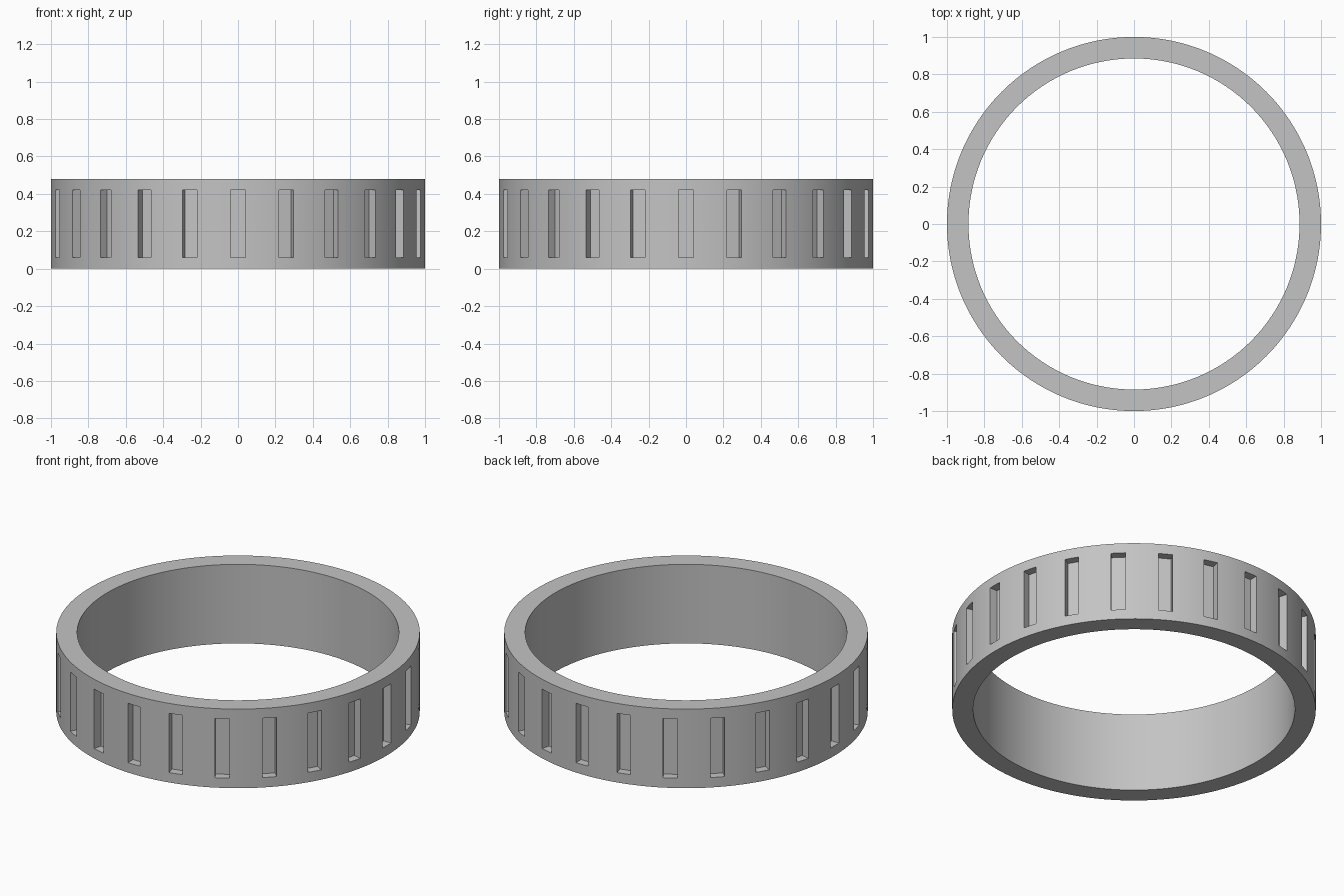
import bpy
import bmesh
from math import pi
from mathutils import Matrix

OUTER, INNER, HEIGHT = 1.0, 0.885, 0.48
SEGMENTS = 192
SLOTS, SLOT_WIDTH, SLOT_DEPTH = 24, 0.08, 0.05
SLOT_BOTTOM, SLOT_TOP = 0.06, 0.42

if "Cube" in bpy.data.objects:
    bpy.data.objects.remove(bpy.data.objects["Cube"], do_unlink=True)


def add_object(name, bm):
    bmesh.ops.recalc_face_normals(bm, faces=bm.faces)
    mesh = bpy.data.meshes.new(name)
    bm.to_mesh(mesh)
    bm.free()
    obj = bpy.data.objects.new(name, mesh)
    bpy.context.collection.objects.link(obj)
    return obj


# Ring: rectangular section spun around the z axis
bm = bmesh.new()
section = [(INNER, 0), (OUTER, 0), (OUTER, HEIGHT), (INNER, HEIGHT)]
verts = [bm.verts.new((r, 0, z)) for r, z in section]
edges = [bm.edges.new((verts[i - 1], verts[i])) for i in range(len(verts))]
bmesh.ops.spin(bm, geom=verts + edges, cent=(0, 0, 0), axis=(0, 0, 1),
               angle=2 * pi, steps=SEGMENTS, use_merge=True)
bmesh.ops.remove_doubles(bm, verts=bm.verts, dist=0.0001)
ring = add_object("slotted_ring", bm)

# Slot cutters: upright boxes evenly spaced around the outer wall
bm = bmesh.new()
reach = 0.1
size = Matrix.Diagonal((SLOT_WIDTH, reach, SLOT_TOP - SLOT_BOTTOM, 1))
place = Matrix.Translation((0, -(OUTER - SLOT_DEPTH + reach / 2),
                            (SLOT_TOP + SLOT_BOTTOM) / 2))
for i in range(SLOTS):
    turn = Matrix.Rotation(2 * pi * i / SLOTS, 4, "Z")
    bmesh.ops.create_cube(bm, size=1, matrix=turn @ place @ size)
cutter = add_object("slot_cutter", bm)
cutter.hide_render = True

# Cut the blind slots, then drop the cutter
cut = ring.modifiers.new("slots", "BOOLEAN")
cut.operation = "DIFFERENCE"
cut.solver = "EXACT"
cut.object = cutter
bpy.ops.object.select_all(action="DESELECT")
bpy.context.view_layer.objects.active = ring
ring.select_set(True)
bpy.ops.object.modifier_apply(modifier=cut.name)
bpy.data.objects.remove(cutter, do_unlink=True)

# Smooth walls with sharp rims and slot edges
bpy.ops.object.shade_smooth_by_angle(angle=pi / 6)

# Single grey finish
grey = bpy.data.materials.new("plain_grey")
grey.use_nodes = True
colour = (0.55, 0.55, 0.55, 1)
grey.diffuse_color = colour
grey.node_tree.nodes["Principled BSDF"].inputs["Base Color"].default_value = colour
ring.data.materials.clear()
ring.data.materials.append(grey)
